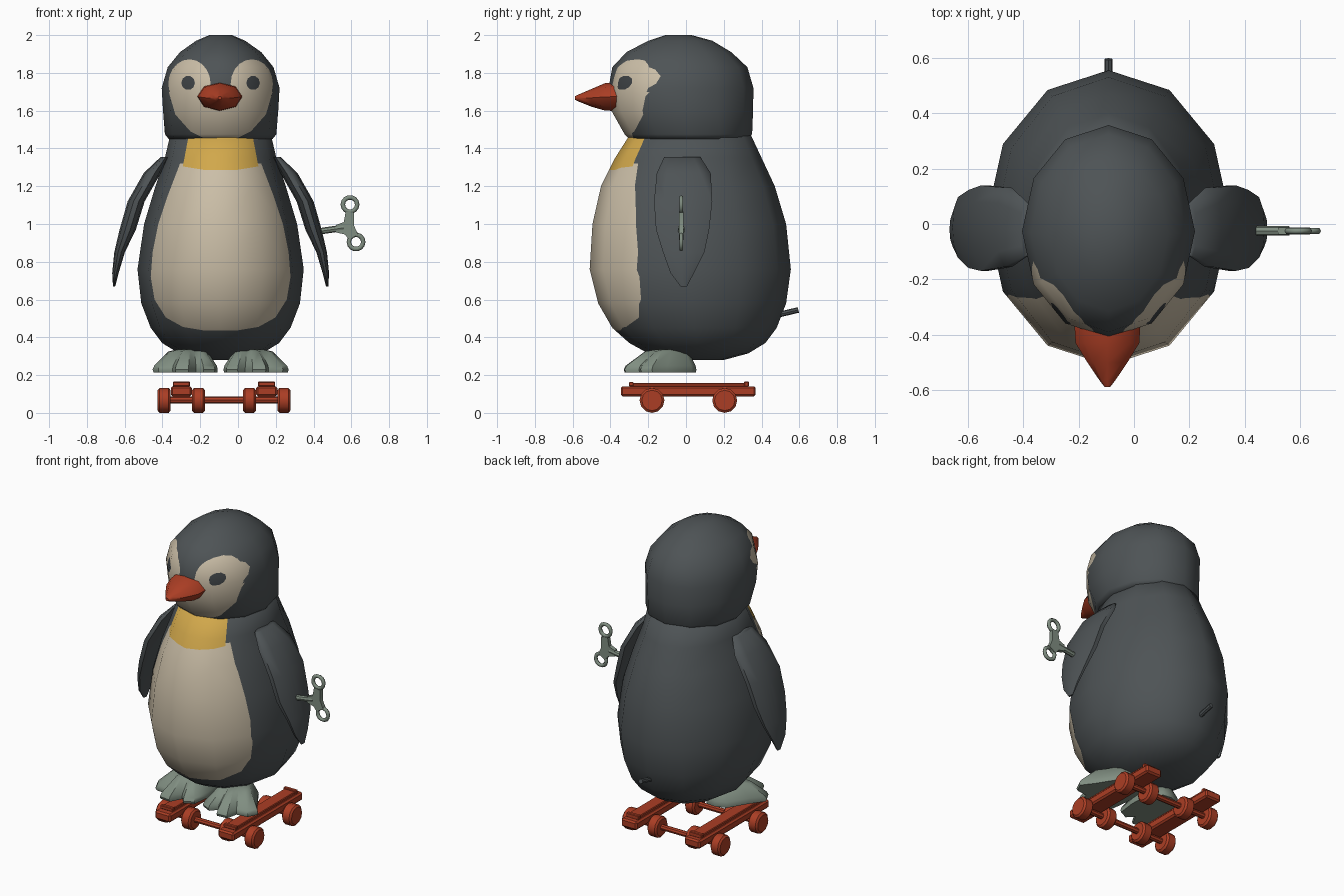
import bpy, bmesh, math
from mathutils import Vector, Matrix
from mathutils.bvhtree import BVHTree
from mathutils.interpolate import poly_3d_calc

if "Cube" in bpy.data.objects:
    bpy.data.objects.remove(bpy.data.objects["Cube"])

C = -0.092           # middle of the bird
S = -0.074           # middle of the skates


def material(name, r, g, b):
    m = bpy.data.materials.new(name)
    m.diffuse_color = (r, g, b, 1)
    m.use_nodes = True
    m.node_tree.nodes["Principled BSDF"].inputs["Base Color"].default_value = m.diffuse_color
    return m


CHARCOAL = material("charcoal", .076, .087, .092)
CREAM = material("cream", .60, .52, .39)
YELLOW = material("yellow", .64, .39, .07)
PUPIL = material("pupil_grey", .050, .057, .062)
RED = material("rust_red", .41, .048, .018)
SAGE = material("sage_grey", .216, .27, .22)


def finish(name, bm, mats, angle=40, normals=None):
    me = bpy.data.meshes.new(name)
    bm.to_mesh(me)
    bm.free()
    for m in mats:
        me.materials.append(m)
    me.shade_smooth()
    if normals:
        me.normals_split_custom_set_from_vertices(normals)
    else:
        me.set_sharp_from_angle(angle=math.radians(angle))
    ob = bpy.data.objects.new(name, me)
    bpy.context.collection.objects.link(ob)
    return ob


def ring(c, u, v, n=12):
    c, u, v = Vector(c), Vector(u), Vector(v)
    return [c + u * math.cos(2 * math.pi * i / n) + v * math.sin(2 * math.pi * i / n) for i in range(n)]


def loft(rings):
    bm = bmesh.new()
    vs = [[bm.verts.new(p) for p in r] for r in rings]
    n = len(vs[0])
    for a, b in zip(vs, vs[1:]):
        for i in range(n):
            j = (i + 1) % n
            bm.faces.new((a[i], a[j], b[j], b[i]))
    bm.faces.new(vs[0])
    bm.faces.new(vs[-1])
    bmesh.ops.recalc_face_normals(bm, faces=bm.faces[:])
    bm.normal_update()
    return bm


def rod(name, a, b, r, mat, n=8):
    a, b = Vector(a), Vector(b)
    d = (b - a).normalized()
    u = d.orthogonal().normalized() * r
    v = d.cross(u)
    return finish(name, loft([ring(a, u, v, n), ring(b, u, v, n)]), [mat])


def box(name, centre, size, mat, bevel=.006):
    bm = bmesh.new()
    bmesh.ops.create_cube(bm, size=1, matrix=Matrix.Translation(centre) @ Matrix.Diagonal((*size, 1)))
    bmesh.ops.bevel(bm, geom=bm.edges[:], offset=bevel, segments=1, affect='EDGES')
    return finish(name, bm, [mat], 30)


def cut(bm, outline, index):
    """Cut a convex (x, z) outline into the front faces and colour the inside."""
    planes = []

    def inside():
        bm.normal_update()
        out = []
        for f in bm.faces:
            c = f.calc_center_median()
            if f.normal.y < -1e-3 and all((c - p).dot(n) < 0 for p, n in planes):
                out.append(f)
        return out

    for (ax, az), (bx, bz) in zip(outline, outline[1:] + outline[:1]):
        faces = inside()
        geom = list({g for f in faces for g in (f, *f.edges, *f.verts)})
        co, no = Vector((ax, 0, az)), Vector((bz - az, 0, ax - bx)).normalized()
        bmesh.ops.bisect_plane(bm, geom=geom, dist=1e-5, plane_co=co, plane_no=no)
        planes.append((co, no))
    for f in inside():
        f.material_index = index


def oval(cx, cz, rx, rz, n=20):
    return [(p.x, p.z) for p in ring((cx, 0, cz), (rx, 0, 0), (0, 0, rz), n)]


def mirrored(half):
    return [(C + x, z) for x, z in half] + [(C - x, z) for x, z in reversed(half)]


def shell(name, profile, cuts, mats):
    """Oval loft from (z, half width, front y, back y) with cut-in colours, keeping uncut shading."""
    bm = loft([ring((C, (f + b) / 2, z), (w, 0, 0), (0, (b - f) / 2, 0)) for z, w, f, b in profile])
    src = bm.copy()
    src.faces.ensure_lookup_table()
    tree = BVHTree.FromBMesh(src)
    for outline, index in cuts:
        cut(bm, outline, index)
    normals = []
    for v in bm.verts:
        loc, _, i, _ = tree.find_nearest(v.co)
        fv = src.faces[i].verts
        weights = poly_3d_calc([w.co for w in fv], loc)
        normals.append(sum((w.normal * k for w, k in zip(fv, weights)), Vector()).normalized())
    src.free()
    return finish(name, bm, mats, normals=normals)


# Body with belly and collar
belly = mirrored([(.08, .435), (.2, .455), (.29, .505), (.35, .6), (.37, .72),
                  (.36, .85), (.33, 1.0), (.28, 1.15), (.215, 1.32)])
collar = mirrored([(.08, 1.285), (.2, 1.305), (.165, 1.49)])
shell("body", [(.28, .13, -.09, .2), (.315, .22, -.2, .33), (.37, .31, -.3, .42), (.45, .37, -.39, .48),
               (.58, .42, -.465, .53), (.76, .44, -.51, .555), (1.0, .405, -.495, .53),
               (1.2, .345, -.45, .47), (1.35, .295, -.375, .4), (1.5, .26, -.28, .33)],
      [(belly, 1), (collar, 2)], [CHARCOAL, CREAM, YELLOW])

# Head with face patches and pupils
face = mirrored([(.06, 1.44), (.16, 1.49), (.24, 1.58), (.275, 1.7)])
cuts = [(face, 1)]
cuts += [(oval(C + s * .165, 1.742, .112, .13), 1) for s in (-1, 1)]
cuts += [(oval(C + s * .172, 1.747, .036, .038, 10), 2) for s in (-1, 1)]
shell("head", [(1.45, .275, -.3, .33), (1.475, .295, -.325, .35), (1.6, .305, -.395, .355),
               (1.72, .312, -.41, .357), (1.83, .28, -.39, .325), (1.91, .215, -.315, .24),
               (1.97, .13, -.2, .14), (2.0, .06, -.11, .03)],
      cuts, [CHARCOAL, CREAM, PUPIL])

# Beak
finish("beak", loft([ring((C - .004, y, z), (rx, 0, 0), (0, 0, rz), 8) for y, rx, rz, z in (
    (-.35, .12, .078, 1.675), (-.43, .115, .072, 1.673), (-.5, .072, .047, 1.668),
    (-.565, .028, .02, 1.667), (-.588, .01, .009, 1.667))]), [RED], 50)

# Flippers: (z, x, half thickness, y, half width)
flipper = [(1.355, .205, .02, -.02, .1), (1.27, .27, .045, -.012, .15), (1.12, .355, .045, -.015, .162),
           (.97, .4, .043, -.018, .148), (.85, .443, .028, -.012, .115), (.74, .465, .017, -.02, .065),
           (.67, .472, .006, -.012, .018)]
# Feet: toe outline, drawn in towards the ankle
sole = [(.09, .05), (.02, -.03), (.015, -.15), (.03, -.27), (.09, -.3), (.13, -.255), (.17, -.33),
        (.24, -.325), (.255, -.25), (.33, -.24), (.36, -.18), (.3, -.1), (.22, .03), (.15, .055)]
for side, s in (("left", -1), ("right", 1)):
    finish(side + "_flipper", loft([ring((C + s * (x - C), y, z), (t, 0, 0), (0, w, 0), 10)
                                    for z, x, t, y, w in flipper]), [CHARCOAL], 60)
    finish(side + "_foot", loft([[(C + s * (.15 + (x - .15) * k), -.05 + (y + .05) * k, z) for x, y in sole]
                                 for k, z in ((.98, .215), (1, .23), (.96, .25), (.6, .325), (.4, .335))]),
           [SAGE], 45)

# Wind-up key and the peg on the back
KY = -.025
rod("key_shaft", (.41, KY, .958), (.56, KY, .98), .017, SAGE)
hub = [(.52, .955), (.565, .945), (.59, .915), (.635, .945), (.615, .99),
       (.615, 1.06), (.57, 1.065), (.56, 1.01), (.52, .995)]
finish("key_hub", loft([[(x, KY + d, z) for x, z in hub] for d in (-.013, .013)]), [SAGE])
for name, x, z in (("key_upper_loop", .593, 1.103), ("key_lower_loop", .625, .905)):
    bpy.ops.mesh.primitive_torus_add(major_segments=14, minor_segments=6, major_radius=.038,
                                     minor_radius=.012, location=(x, KY, z), rotation=(math.pi / 2, 0, 0))
    loop = bpy.context.object
    loop.name = name
    loop.data.materials.append(SAGE)
    loop.data.shade_smooth()
rod("back_peg", (C, .49, .52), (C, .595, .545), .015, CHARCOAL)

# Skates: decks, wheels and shared axles
for side, s in (("left", -1), ("right", 1)):
    x = S + s * .226
    box(side + "_skate_deck", (x, .012, .114), (.112, .714, .054), RED, .01)
    box(side + "_skate_strip", (x, .015, .148), (.08, .63, .02), RED, .004)
    box(side + "_heel_stop", (x, .32, .152), (.09, .025, .028), RED, .004)
    box(side + "_toe_stop", (x, -.29, .152), (.09, .025, .024), RED, .004)
    for end, y in (("front", -.18), ("rear", .205)):
        for k, wx in (("inner", x - s * .091), ("outer", x + s * .091)):
            finish(f"{side}_{end}_{k}_wheel", loft([ring((wx + d, y, .066), (0, r, 0), (0, 0, r))
                   for d, r in ((-.034, .054), (-.024, .066), (.024, .066), (.034, .054))]), [RED], 35)
for end, y in (("front", -.18), ("rear", .205)):
    rod(end + "_axle", (S - .317, y, .068), (S + .317, y, .068), .018, RED)
